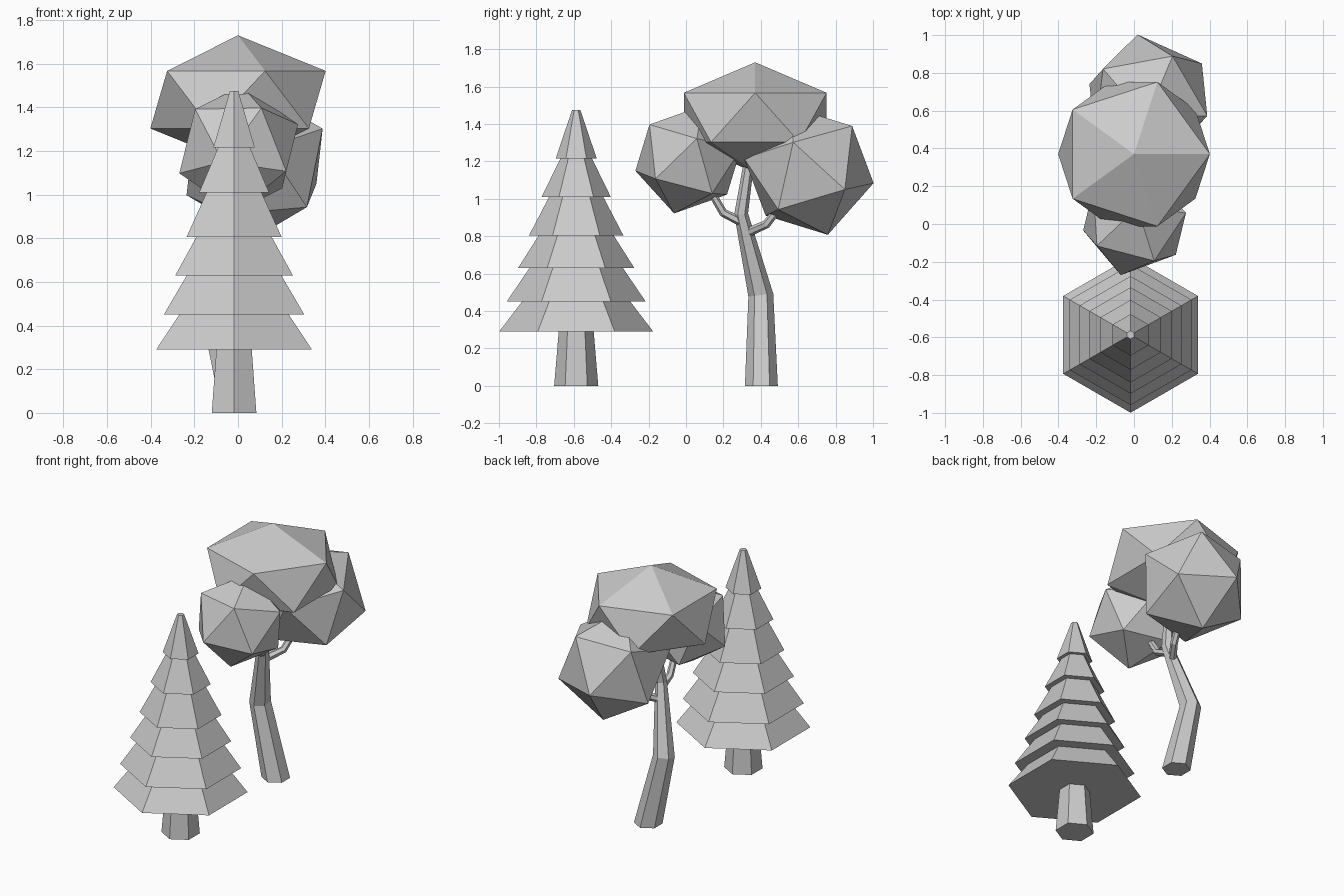
import bpy, bmesh
from math import cos, sin, pi, sqrt
from mathutils import Vector

if "Cube" in bpy.data.objects:
    bpy.data.objects.remove(bpy.data.objects["Cube"])


def finish(name, bm):
    bmesh.ops.recalc_face_normals(bm, faces=bm.faces)
    mesh = bpy.data.meshes.new(name)
    bm.to_mesh(mesh)
    bm.free()
    ob = bpy.data.objects.new(name, mesh)
    bpy.context.collection.objects.link(ob)
    return ob


def loft(name, rings):
    """Capped flat-faced skin over equal-sized rings of points."""
    bm = bmesh.new()
    loops = [[bm.verts.new(p) for p in ring] for ring in rings]
    n = len(loops[0])
    for a, b in zip(loops, loops[1:]):
        for i in range(n):
            j = (i + 1) % n
            bm.faces.new((a[i], a[j], b[j], b[i]))
    bm.faces.new(loops[0])
    bm.faces.new(loops[-1])
    return finish(name, bm)


def ring(c, r, u=Vector((1, 0, 0)), v=Vector((0, 1, 0))):
    """Hexagon with corners along +v and -v."""
    return [Vector(c) + r * (sin(i * pi / 3) * u + cos(i * pi / 3) * v) for i in range(6)]


def tube(name, path, level_base=False):
    """Hexagonal limb along (x, y, z, radius) points."""
    pts = [Vector(p[:3]) for p in path]
    rings = []
    for i, p in enumerate(pts):
        t = Vector()
        if i > 0:
            t += (p - pts[i - 1]).normalized()
        if i < len(pts) - 1:
            t += (pts[i + 1] - p).normalized()
        if level_base and i == 0:
            t = Vector((0, 0, 1))
        t.normalize()
        u = Vector((1, 0, 0))
        u = (u - t * u.dot(t)).normalized()
        rings.append(ring(p, path[i][3], u, t.cross(u)))
    return loft(name, rings)


def foliage(name, centre, pole, side, radius, height=None):
    """Icosahedron with one corner towards pole and the next towards side."""
    c = Vector(centre)
    w = (Vector(pole) - c).normalized()
    u = Vector(side) - c
    u = (u - w * u.dot(w)).normalized()
    v = w.cross(u)
    h = height or radius
    k = 1 / sqrt(5)
    pts = [c + w * h, c - w * h]
    for i in range(5):
        for s in (1, -1):
            a = 2 * pi * i / 5
            pts.append(c + s * (2 * k * radius * (cos(a) * u + sin(a) * v) + k * h * w))
    bm = bmesh.new()
    verts = [bm.verts.new(p) for p in pts]
    bmesh.ops.convex_hull(bm, input=verts)
    return finish(name, bm)


# Conifer: trunk and stacked skirts
PX, PY = -0.018, -0.587
loft("conifer_trunk", [ring((PX, PY, 0), 0.118), ring((PX, PY, 0.32), 0.091)])
tiers = [(0.29, 0.412, 0.29), (0.45, 0.372, 0.25), (0.63, 0.311, 0.20),
         (0.805, 0.252, 0.145), (1.01, 0.185, 0.085), (1.215, 0.11, 0.022)]
tops = [t[0] for t in tiers[1:]] + [1.475]
for i, ((z, r0, r1), top) in enumerate(zip(tiers, tops)):
    loft(f"conifer_tier_{i + 1}", [ring((PX, PY, z), r0), ring((PX, PY, top), r1)])

# Broadleaf tree: bent trunk and two side branches
tube("broadleaf_trunk", [(0, 0.403, 0, 0.088), (-0.115, 0.40, 0.485, 0.067),
                         (-0.02, 0.295, 0.92, 0.037), (0, 0.34, 1.22, 0.027)], True)
tube("front_branch", [(-0.02, 0.29, 0.88, 0.025), (-0.02, 0.20, 0.925, 0.023),
                      (-0.01, 0.12, 1.06, 0.02)])
tube("back_branch", [(-0.03, 0.33, 0.82, 0.025), (0.04, 0.43, 0.865, 0.023),
                     (0.07, 0.52, 0.98, 0.02)])

# Broadleaf foliage clumps
foliage("top_foliage", (0, 0.37, 1.435), (0, 0.37, 2), (1, 0.37, 1.435), 0.449, 0.295)
foliage("front_foliage", (0.003, 0.012, 1.21), (-0.07, -0.27, 1.15), (0.11, -0.185, 1.40), 0.298)
foliage("back_foliage", (0.076, 0.657, 1.15), (0.36, 0.85, 1.05), (0.37, 0.565, 1.305), 0.357)
